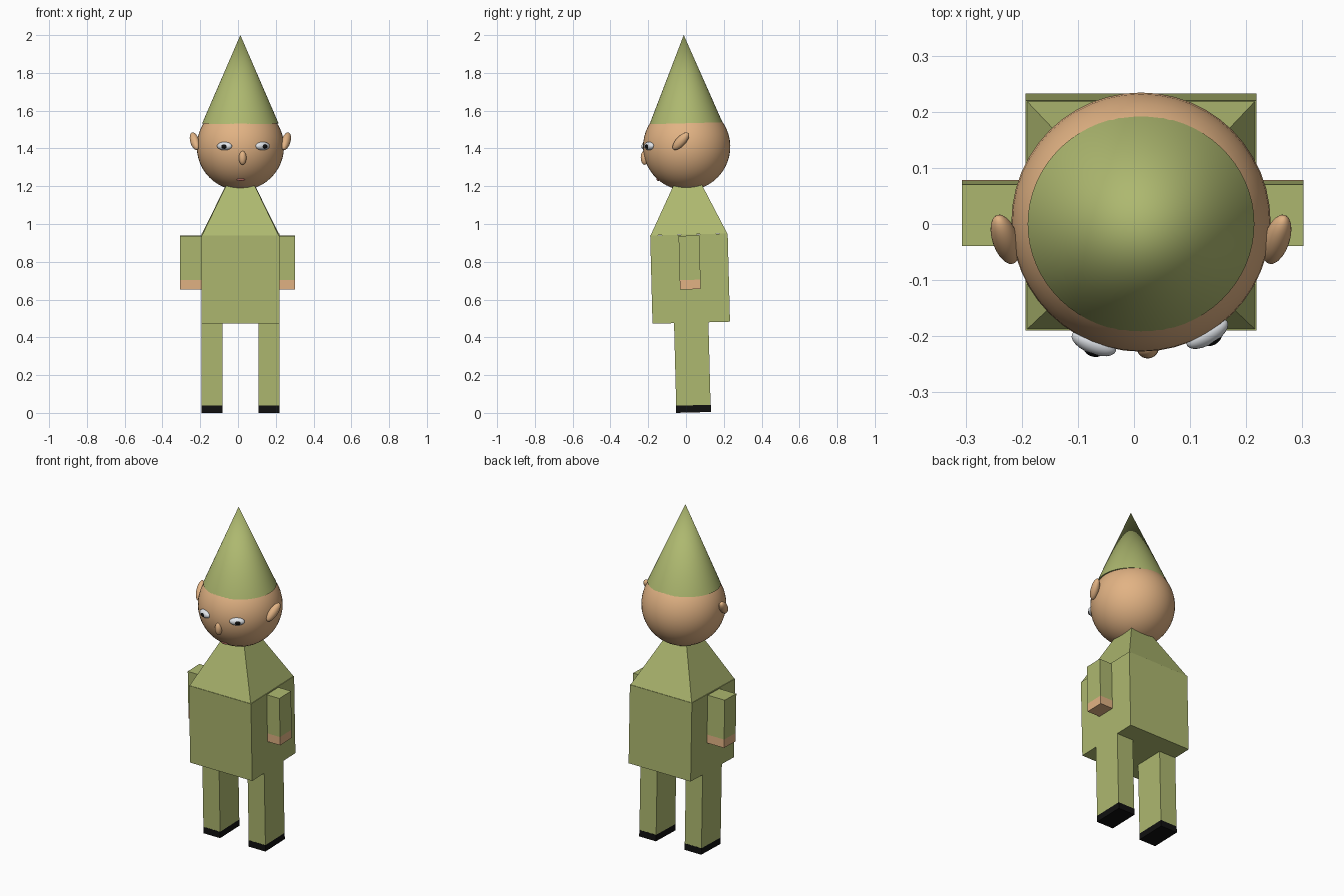
import bpy, math
from mathutils import Matrix, Vector

if "Cube" in bpy.data.objects:
    bpy.data.objects.remove(bpy.data.objects["Cube"])

# The whole figure leans very slightly towards the front
LEAN = Matrix.Translation((0.0125, 0.04, 0.0025)) @ Matrix.Rotation(0.026, 4, 'X')


def material(name, color):
    m = bpy.data.materials.new(name)
    m.diffuse_color = (*color, 1)
    m.use_nodes = True
    m.node_tree.nodes["Principled BSDF"].inputs["Base Color"].default_value = m.diffuse_color
    return m


GREEN = material("green_cloth", (0.42, 0.48, 0.16))
SKIN = material("skin", (0.76, 0.45, 0.23))
BLACK = material("black", (0.005, 0.005, 0.005))
WHITE = material("eye_white", (0.75, 0.78, 0.82))
RED = material("lip", (0.45, 0.15, 0.12))


def finish(name, mat, matrix, smooth=None):
    o = bpy.context.object
    o.name = name
    o.data.materials.append(mat)
    if smooth:
        bpy.ops.object.shade_smooth_by_angle(angle=math.radians(smooth))
    o.matrix_world = LEAN @ matrix
    return o


def box(name, mat, x0, x1, depth, z0, z1):
    bpy.ops.mesh.primitive_cube_add(size=1)
    finish(name, mat, Matrix.Translation(((x0 + x1) / 2, 0, (z0 + z1) / 2))
           @ Matrix.Diagonal((x1 - x0, depth, z1 - z0, 1)))


def ellipsoid(name, mat, centre, radii, rot=Matrix.Identity(4), seg=32):
    bpy.ops.mesh.primitive_uv_sphere_add(segments=seg, ring_count=seg // 2, radius=1)
    finish(name, mat, Matrix.Translation(centre) @ rot @ Matrix.Diagonal((*radii, 1)), 60)


# Torso and pyramid shoulders
box("torso", GREEN, -0.206, 0.206, 0.41, 0.475, 0.942)
bpy.ops.mesh.primitive_cone_add(vertices=4, radius1=0.203 * math.sqrt(2), depth=0.415,
                                rotation=(0, 0, 0))
finish("shoulders", GREEN, Matrix.Translation((0, 0, 0.9425 + 0.2075))
       @ Matrix.Rotation(math.pi / 4, 4, 'Z'))

# Legs, shoes, sleeves and hands
for side, s in (("left", -1), ("right", 1)):
    lx = sorted((s * 0.095, s * 0.206))
    box(side + "_leg", GREEN, *lx, 0.182, 0.038, 0.476)
    box(side + "_shoe", BLACK, *lx, 0.184, 0.0, 0.038)
    ax = (-0.319, -0.206) if s < 0 else (0.178, 0.29)
    box(side + "_sleeve", GREEN, *ax, 0.11, 0.702, 0.936)
    box(side + "_hand", SKIN, *ax, 0.11, 0.652, 0.702)

# Head and hat
R, HZ = 0.231, 1.407
ellipsoid("head", SKIN, (0, 0, HZ), (R, R, R), seg=48)
bpy.ops.mesh.primitive_cone_add(vertices=64, radius1=1, depth=1)
finish("hat", GREEN, Matrix.Translation((0, 0, 1.765))
       @ Matrix.Diagonal((0.202, 0.193, 0.467, 1)), 40)


def on_face(name, mat, dx, dz, radii, lift=0.0, pitch=False):
    """Ellipsoid seated on the front of the head, turned outward."""
    n = Vector((dx, -math.sqrt(R * R - dx * dx - dz * dz), dz)) / R
    rot = Matrix.Rotation(math.atan2(n.x, -n.y), 4, 'Z')
    if pitch:
        rot = rot @ Matrix.Rotation(-math.asin(n.z), 4, 'X')
    ellipsoid(name, mat, n * (R + lift) + Vector((0, 0, HZ)), radii, rot, 24)


# Eyes, nose and mouth
for side, dx in (("left", -0.084), ("right", 0.118)):
    on_face(side + "_eye", WHITE, dx, 0.009, (0.042, 0.02, 0.022))
    on_face(side + "_pupil", BLACK, dx + 0.003, 0.007, (0.018, 0.012, 0.013), 0.012)
on_face("nose", SKIN, 0.012, -0.053, (0.02, 0.02, 0.037))
on_face("mouth", RED, 0.002, -0.17, (0.022, 0.007, 0.009), 0, True)

# Ears, slanting up, back and outward
for side, s in (("left", -1), ("right", 1)):
    rot = Vector((s * 0.22, 0.68, 0.70)).to_track_quat('Z', 'Y').to_matrix().to_4x4()
    ellipsoid(side + "_ear", SKIN, (s * 0.242, -0.03, 1.437), (0.023, 0.026, 0.06), rot, 24)
